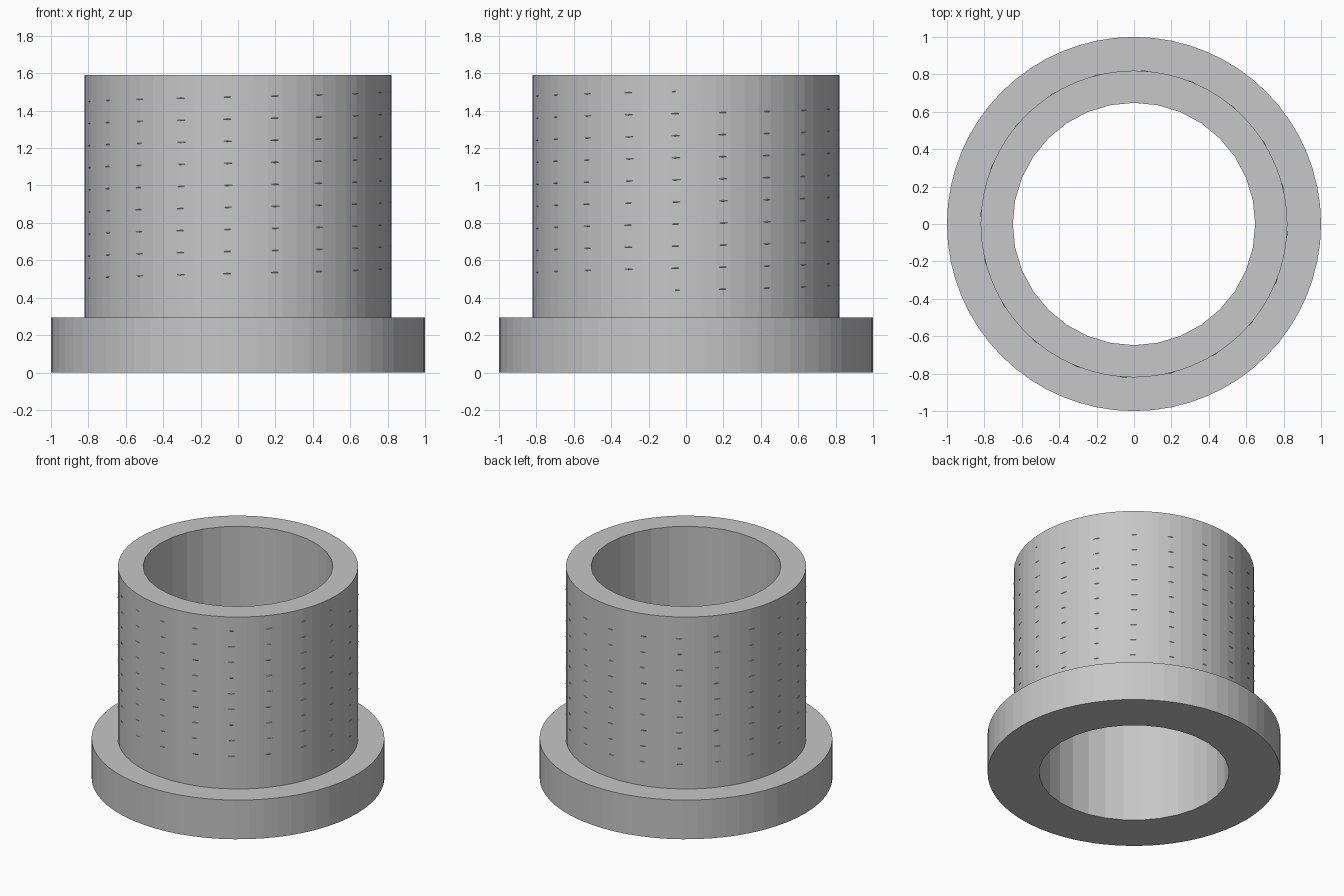
import bpy
import math

cube = bpy.data.objects.get("Cube")
if cube:
    bpy.data.objects.remove(cube, do_unlink=True)

GREY = (0.57, 0.57, 0.57, 1.0)
grey = bpy.data.materials.new("plain grey")
grey.use_nodes = True
grey.diffuse_color = GREY
grey.node_tree.nodes["Principled BSDF"].inputs["Base Color"].default_value = GREY


def make_object(name, verts, faces):
    mesh = bpy.data.meshes.new(name)
    mesh.from_pydata(verts, [], faces)
    mesh.materials.append(grey)
    obj = bpy.data.objects.new(name, mesh)
    bpy.context.collection.objects.link(obj)
    return obj


def lathe(name, profile, sides):
    """Revolve (radius, height) points, capping both ends."""
    verts = [(r * math.cos(math.tau * i / sides), r * math.sin(math.tau * i / sides), z)
             for r, z in profile for i in range(sides)]
    faces = [(k * sides + i, k * sides + (i + 1) % sides,
              (k + 1) * sides + (i + 1) % sides, (k + 1) * sides + i)
             for k in range(len(profile) - 1) for i in range(sides)]
    faces.append(tuple(reversed(range(sides))))
    faces.append(tuple(range((len(profile) - 1) * sides, len(profile) * sides)))
    return make_object(name, verts, faces)


# Flanged sleeve with a bore cut right through
sleeve = lathe("flanged_sleeve", [(1, 0), (1, 0.295), (0.82, 0.295), (0.82, 1.59)], 64)
bore = lathe("bore_cutter", [(0.648, -0.2), (0.648, 1.8)], 32)
bore.hide_render = True
bore.hide_viewport = True
bore.display_type = 'WIRE'
cut = sleeve.modifiers.new("bore", 'BOOLEAN')
cut.operation = 'DIFFERENCE'
cut.solver = 'EXACT'
cut.object = bore

# Shallow helical thread, its crest corners just breaking the sleeve surface
TURNS, STEPS, PITCH, START = 9, 20, 0.118, 0.44
section = [(0.79, -0.03), (0.823, 0), (0.79, 0.03)]
verts, faces = [], []
count = TURNS * STEPS
for i in range(count + 1):
    angle = math.tau * i / STEPS - math.radians(4)
    for r, dz in section:
        verts.append((r * math.cos(angle), r * math.sin(angle),
                      START + PITCH * i / STEPS + dz))
for i in range(count):
    for k in range(3):
        a, b = 3 * i + k, 3 * i + (k + 1) % 3
        faces.append((a, a + 3, b + 3, b))
faces += [(0, 1, 2), (3 * count + 2, 3 * count + 1, 3 * count)]
make_object("helical_thread", verts, faces)
